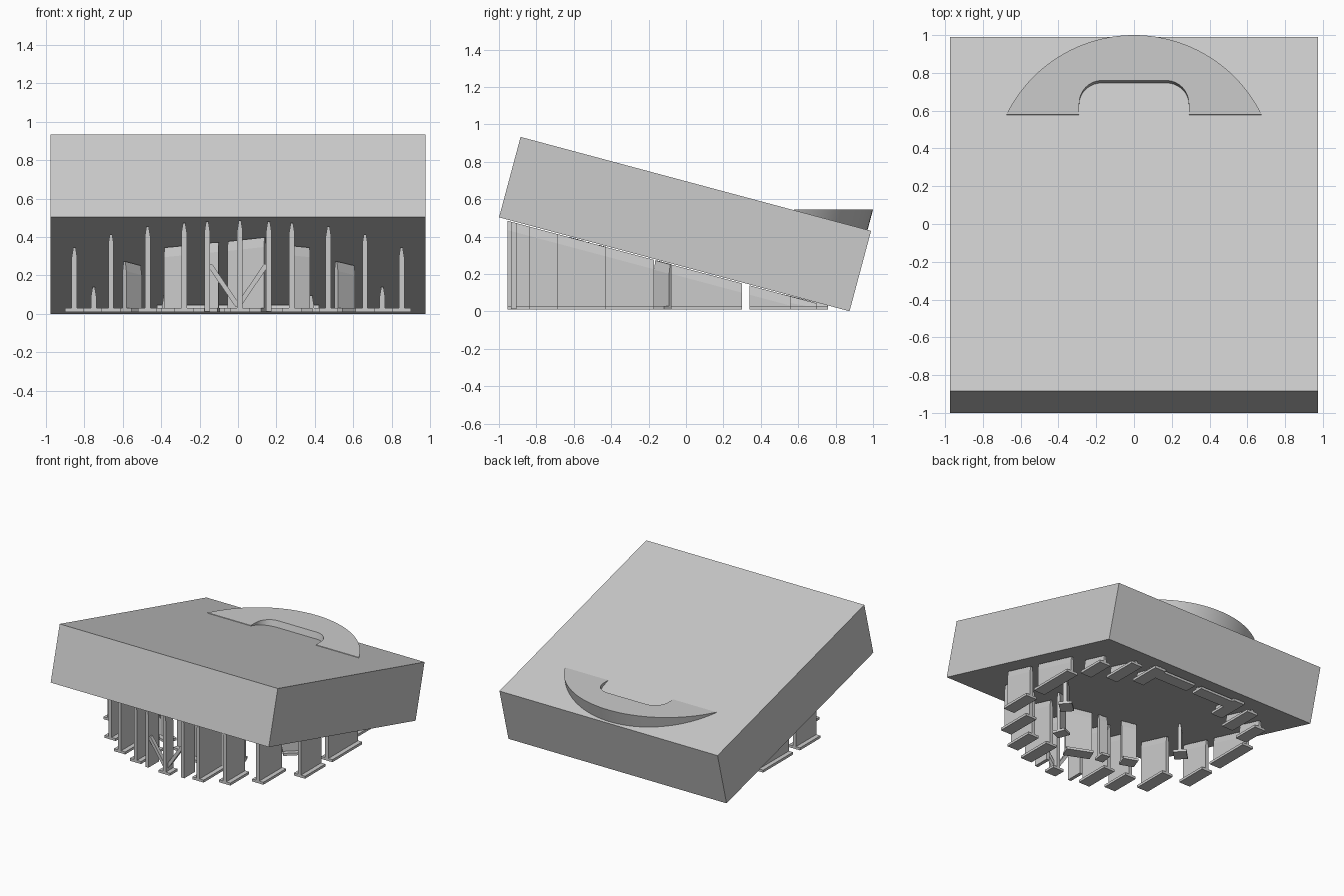
import bpy, bmesh, math
from mathutils import Vector

if "Cube" in bpy.data.objects:
    bpy.data.objects.remove(bpy.data.objects["Cube"])

grey = bpy.data.materials.new("light grey")
grey.diffuse_color = (0.6, 0.6, 0.6, 1)
grey.use_nodes = True
grey.node_tree.nodes["Principled BSDF"].inputs["Base Color"].default_value = grey.diffuse_color
TILT = math.radians(15)
UP = Vector((0, math.sin(TILT), math.cos(TILT)))   # normal of the tilted block


def finish(bm, name):
    bmesh.ops.recalc_face_normals(bm, faces=bm.faces)
    me = bpy.data.meshes.new(name)
    bm.to_mesh(me)
    bm.free()
    me.materials.append(grey)
    ob = bpy.data.objects.new(name, me)
    bpy.context.collection.objects.link(ob)
    return ob


def loft(bm, a, b):
    """Closed prism between two matching outlines."""
    va = [bm.verts.new(p) for p in a]
    vb = [bm.verts.new(p) for p in b]
    bm.faces.new(va)
    bm.faces.new(vb[::-1])
    for i in range(len(va)):
        j = (i + 1) % len(va)
        bm.faces.new((va[i], vb[i], vb[j], va[j]))


# Tilted block
bm = bmesh.new()
bmesh.ops.create_cube(bm, size=1)
block = finish(bm, "tilted_block")
block.scale = (1.95, 1.94, 0.445)
block.rotation_euler = (-TILT, 0, 0)
block.location = (0, -0.005, 0.467)

# Level crescent handle growing out of the block, with a rounded notch
TOP, FRONT = 0.545, 0.579
R, CY = 0.753, 0.247
half = math.acos((FRONT - CY) / R)
outline = [(R * math.sin(half * (1 - i / 24)), CY + R * math.cos(half * (1 - i / 24)))
           for i in range(49)]
notch = [(-0.29, FRONT)]
for i in range(9):
    a = math.pi - i / 8 * math.pi / 2
    notch.append((-0.17 + 0.12 * math.cos(a), 0.64 + 0.12 * math.sin(a)))
notch += [(-x, y) for x, y in reversed(notch)]
outline += notch
upper = [Vector((x, y, TOP)) for x, y in outline]
surface = Vector((0, 0.99, 0.435))
lower = [p - UP * (UP.dot(p - surface) + 0.012) for p in upper]
bm = bmesh.new()
loft(bm, upper, lower)
handle = finish(bm, "crescent_handle")
for ob in bpy.context.selected_objects:
    ob.select_set(False)
handle.select_set(True)
bpy.context.view_layer.objects.active = handle
bpy.ops.object.shade_smooth_by_angle(angle=math.radians(30))


def rib(name, p, q, foot=True):
    """Thin upright wall with a tapered sloping top edge and a flat foot."""
    p, q = Vector((*p, 0)), Vector((*q, 0))
    side = (q - p).normalized().cross(Vector((0, 0, 1)))

    def section(c):
        top = max(0.23 - 0.267 * c.y, 0.034)
        neck = max(top - 0.05, 0.02)
        pts = [(-.014, .012), (-.014, neck), (-.006, top),
               (.006, top), (.014, neck), (.014, .012)]
        return [c + side * s + Vector((0, 0, z)) for s, z in pts]

    def plate(c):
        pts = [(-.05, .01), (-.05, .03), (.05, .03), (.05, .01)]
        return [c + side * s + Vector((0, 0, z)) for s, z in pts]

    bm = bmesh.new()
    loft(bm, section(p), section(q))
    if foot:
        loft(bm, plate(p), plate(q))
    finish(bm, name)


# Ring of parallel support walls: x, start y, end y
ring = [(.85, -.43, -.17), (.85, -.08, .30), (.75, .34, .56), (.66, -.69, -.40),
        (.56, .41, .70), (.47, -.84, -.60), (.28, -.91, -.62), (.38, .50, .76)]
for x, y0, y1 in ring:
    for s in (-1, 1):
        rib("support_wall", (s * x, y0), (s * x, y1))
for s in (-1, 1):
    rib("slim_support", (s * .16, -.935), (s * .16, -.80), foot=False)
rib("centre_support", (.01, -.955), (.01, -.86))

# Angled inner support walls
inner = [((.51, -.16), (.60, -.08)), ((-.59, -.16), (-.51, -.08)),
         ((-.38, -.43), (-.27, -.47)), ((.29, -.46), (.37, -.43)),
         ((-.05, -.55), (.14, -.63)), ((-.17, -.52), (-.10, -.53)),
         ((.03, .69), (.42, .69)), ((-.42, .69), (-.03, .69))]
for p, q in inner:
    rib("inner_wall", p, q)

# Slanted braces tying the centre support to its neighbours
for s in (-1, 1):
    bm = bmesh.new()
    ends = []
    for x, z in ((0.0, .04), (s * .15, .26)):
        ends.append([Vector((x + dx, y, z)) for dx, y in
                     ((-.015, -.925), (.015, -.925), (.015, -.895), (-.015, -.895))])
    loft(bm, *ends)
    finish(bm, "slanted_brace")
